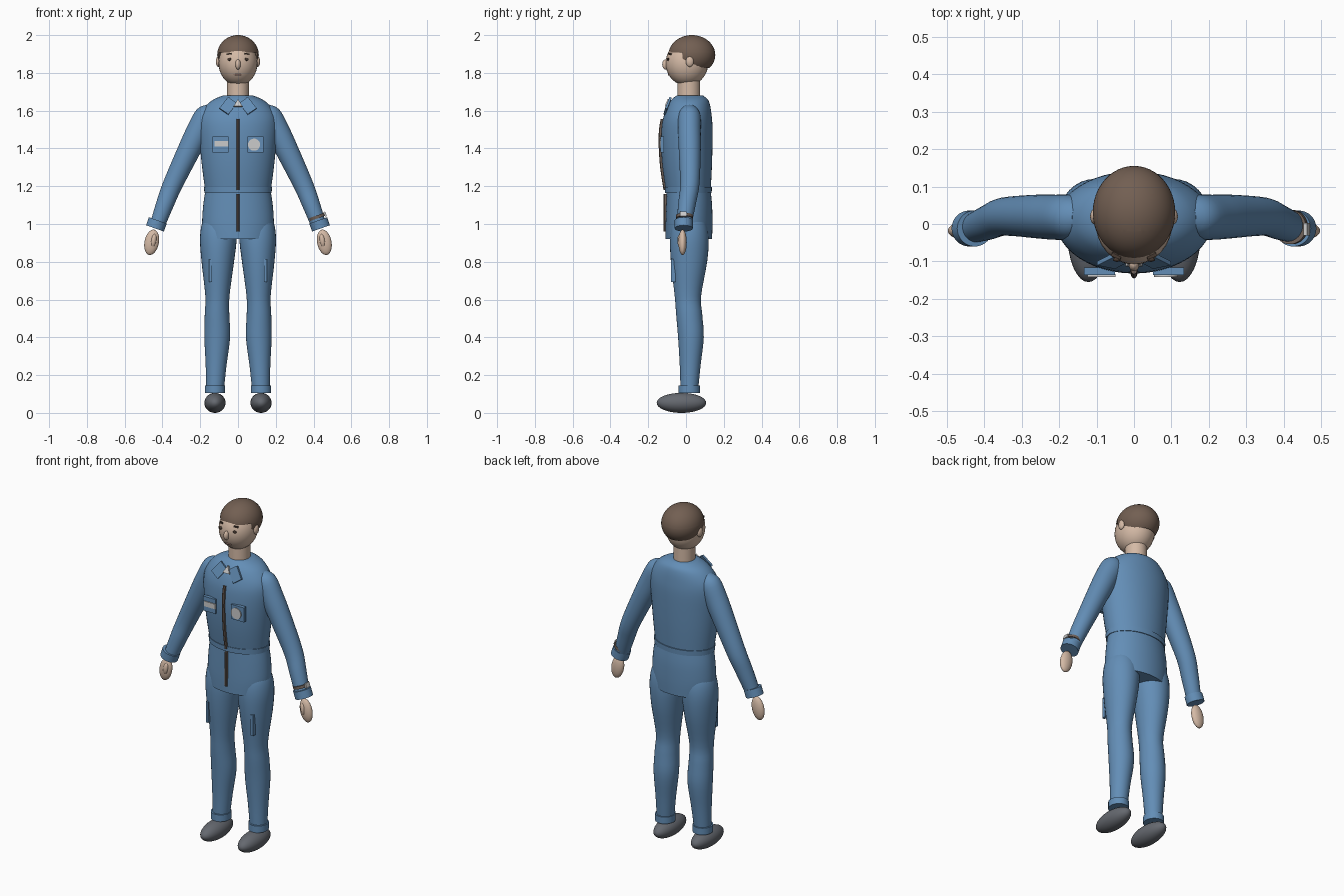
import bpy, bmesh, math
from mathutils import Vector, Euler

cube = bpy.data.objects.get("Cube")
if cube:
    bpy.data.objects.remove(cube, do_unlink=True)


def material(name, r, g, b):
    m = bpy.data.materials.new(name)
    m.use_nodes = True
    m.diffuse_color = (r, g, b, 1)
    m.node_tree.nodes["Principled BSDF"].inputs["Base Color"].default_value = (r, g, b, 1)
    return m


BLUE = material("work blue", 0.125, 0.27, 0.47)
SKIN = material("skin", 0.66, 0.49, 0.38)
HAIR = material("hair brown", 0.17, 0.115, 0.085)
DARK = material("dark brown", 0.06, 0.04, 0.03)
SHOE = material("shoe grey", 0.13, 0.14, 0.16)
ZIP = material("zipper brown", 0.16, 0.12, 0.1)
PALE = material("pale grey", 0.6, 0.6, 0.6)
LIP = material("lip", 0.5, 0.3, 0.25)


def finish(bm, name, mat, loc=(0, 0, 0), rot=(0, 0, 0), smooth=True):
    bmesh.ops.recalc_face_normals(bm, faces=bm.faces)
    me = bpy.data.meshes.new(name)
    bm.to_mesh(me)
    bm.free()
    me.materials.append(mat)
    ob = bpy.data.objects.new(name, me)
    ob.location, ob.rotation_euler = loc, rot
    bpy.context.collection.objects.link(ob)
    if smooth:
        bpy.ops.object.select_all(action='DESELECT')
        bpy.context.view_layer.objects.active = ob
        ob.select_set(True)
        bpy.ops.object.shade_smooth_by_angle(angle=math.radians(40))
    return ob


def ball(name, mat, loc, radii, rot=(0, 0, 0)):
    bm = bmesh.new()
    bmesh.ops.create_uvsphere(bm, u_segments=32, v_segments=18, radius=1)
    bmesh.ops.scale(bm, vec=radii, verts=bm.verts)
    return finish(bm, name, mat, loc, rot)


def box(name, mat, loc, size, rot=(0, 0, 0)):
    bm = bmesh.new()
    bmesh.ops.create_cube(bm, size=1)
    bmesh.ops.scale(bm, vec=size, verts=bm.verts)
    return finish(bm, name, mat, loc, rot, False)


def drum(name, mat, loc, radii, height, rot=(0, 0, 0), sides=32):
    bm = bmesh.new()
    bmesh.ops.create_cone(bm, cap_ends=True, segments=sides, radius1=1, radius2=1, depth=height)
    bmesh.ops.scale(bm, vec=(*radii, 1), verts=bm.verts)
    return finish(bm, name, mat, loc, rot)


def loft(name, mat, rings, tilt=False, sides=32, steps=4):
    """Skin elliptical rings (x, y, z, rx, ry), smoothed along their length."""
    rows = [Vector(r) for r in rings]
    pad = [rows[0]] + rows + [rows[-1]]
    path = []
    for a, b, c, d in zip(pad, pad[1:], pad[2:], pad[3:]):
        for i in range(steps):
            t = i / steps
            path.append(0.5 * (2 * b + (c - a) * t + (2 * a - 5 * b + 4 * c - d) * t * t
                               + (3 * b - a - 3 * c + d) * t ** 3))
    path.append(rows[-1])
    bm = bmesh.new()
    loops = []
    for i, p in enumerate(path):
        turn = 0
        if tilt:
            q = path[min(i + 1, len(path) - 1)] - path[max(i - 1, 0)]
            turn = math.atan2(-q[0], -q[2])
            turn = math.atan2(q[0], q[2]) if q[2] > 0 else turn
        ring = []
        for k in range(sides):
            a = math.tau * k / sides
            u = p[3] * math.cos(a)
            ring.append(bm.verts.new((p[0] + u * math.cos(turn), p[1] + p[4] * math.sin(a),
                                      p[2] - u * math.sin(turn))))
        loops.append(ring)
    for lo, hi in zip(loops, loops[1:]):
        for k in range(sides):
            j = (k + 1) % sides
            bm.faces.new((lo[k], lo[j], hi[j], hi[k]))
    bm.faces.new(loops[0])
    bm.faces.new(loops[-1])
    return finish(bm, name, mat)


def body(name, mat, rows):
    """Loft of centred rings given as (z, half width, front y, back y)."""
    return loft(name, mat, [(0, (f + b) / 2, z, w, (b - f) / 2) for z, w, f, b in rows], sides=48)


# Torso, hips and waistband
body("torso", BLUE, [(1.165, .172, -.105, .13), (1.3, .19, -.124, .137), (1.42, .202, -.132, .14),
                     (1.52, .208, -.128, .14), (1.58, .198, -.115, .135), (1.63, .165, -.095, .127),
                     (1.66, .128, -.075, .115), (1.68, .08, -.05, .09)])
body("hips", BLUE, [(.92, .183, -.108, .138), (1.0, .19, -.108, .14),
                    (1.1, .184, -.105, .138), (1.18, .172, -.102, .13)])
body("waistband", BLUE, [(1.165, .178, -.112, .136), (1.195, .18, -.113, .137)])

# Zipper halves
loft("upper_zipper", ZIP, [(0, y, z, .009, .012) for z, y in
                           ((1.18, -.107), (1.3, -.125), (1.42, -.133), (1.5, -.131), (1.555, -.122))], sides=8)
loft("lower_zipper", ZIP, [(0, -.106, z, .009, .012) for z in (.96, 1.16)], sides=8)

# Neck, shirt and head
drum("neck", SKIN, (0, .015, 1.71), (.058, .06), .13)
drum("shirt_front", PALE, (0, -.098, 1.633), (.026, .028), .02,
     (math.radians(66), 0, 0), 3)
HEAD, HR = Vector((0, .005, 1.852)), Vector((.103, .113, .12))
ball("head", SKIN, HEAD, HR)


def face_y(x, z):
    return HEAD.y - HR.y * math.sqrt(1 - (x / HR.x) ** 2 - ((z - HEAD.z) / HR.z) ** 2)


ball("nose", SKIN, (0, face_y(0, 1.845), 1.845), (.014, .018, .027))
ball("mouth", LIP, (0, face_y(0, 1.79), 1.79), (.022, .004, .004))

# Hair cap, cut short around the face
bm = bmesh.new()
bmesh.ops.create_uvsphere(bm, u_segments=48, v_segments=28, radius=1)
bmesh.ops.scale(bm, vec=(.11, .124, .105), verts=bm.verts)
bmesh.ops.translate(bm, vec=(0, .031, 1.895), verts=bm.verts)
for co, no in (((0, 0, 1.835), (0, .08, 1)), ((0, 0, 1.908), (0, 0, 1)), ((0, -.018, 0), (0, 1, 0))):
    bmesh.ops.bisect_plane(bm, geom=bm.verts[:] + bm.edges[:] + bm.faces[:], plane_co=co, plane_no=no)
away = []
for f in bm.faces:
    c = f.calc_center_median()
    if c.z + .08 * c.y < 1.835 or (c.y < -.018 and c.z < 1.908):
        away.append(f)
bmesh.ops.delete(bm, geom=away, context='FACES')
finish(bm, "hair", HAIR)

for s, side in ((1, "left"), (-1, "right")):
    # Face details
    ball(side + "_ear", SKIN, (s * .104, .02, 1.86), (.013, .021, .028))
    ball(side + "_eye", DARK, (s * .045, face_y(.045, 1.872), 1.872), (.011, .006, .008))
    box(side + "_eyebrow", DARK, (s * .047, face_y(.047, 1.9), 1.9), (.026, .012, .008),
        (0, s * .15, -s * -.4))
    # Collar flap
    box(side + "_collar", BLUE, (s * .052, -.098, 1.625), (.058, .012, .078),
        Euler((-.42, s * -.6, s * .2), 'XYZ'))
    # Chest and thigh pockets
    box(side + "_chest_pocket", BLUE, (s * .0925, -.126, 1.422), (.083, .02, .085))
    box(side + "_thigh_pocket", BLUE, (s * .146, -.068, .755), (.016, .024, .122))
    # Arm, sleeve cuff and hand
    loft(side + "_arm", BLUE, [(s * x, y, z, rx, ry) for x, y, z, rx, ry in
                               ((.14, .018, 1.615, .03, .035), (.165, .018, 1.575, .062, .058),
                                (.21, .018, 1.49, .064, .06), (.262, .02, 1.385, .06, .058),
                                (.345, .02, 1.21, .052, .051), (.385, .006, 1.11, .047, .047),
                                (.425, -.01, 1.0, .04, .04))], tilt=True)
    drum(side + "_sleeve_cuff", BLUE, (s * .432, -.012, .998), (.05, .048), .045, (0, -s * .34, 0))
    ball(side + "_hand", SKIN, (s * .457, -.018, .903), (.038, .022, .068), (0, -s * .2, 0))
    ball(side + "_thumb", SKIN, (s * .447, -.03, .912), (.015, .016, .036), (0, -s * .15, 0))
    # Leg, trouser cuff and shoe
    loft(side + "_leg", BLUE, [(s * x, y, z, rx, ry) for x, y, z, rx, ry in
                               ((.1, .018, 1.06, .04, .05), (.102, .018, 1.02, .082, .085),
                                (.104, .018, .93, .097, .102), (.107, .016, .8, .086, .096),
                                (.109, .01, .62, .064, .07), (.111, .017, .52, .065, .069),
                                (.11, .026, .4, .068, .068), (.116, .022, .25, .055, .055),
                                (.122, .017, .11, .046, .046))])
    drum(side + "_trouser_cuff", BLUE, (s * .122, .017, .125), (.054, .057), .04)
    ball(side + "_shoe", SHOE, (s * .122, -.024, .053), (.056, .131, .053))

# Name plate, badge and wristwatch
box("name_plate", PALE, (-.087, -.137, 1.424), (.074, .008, .03))
drum("round_badge", PALE, (.085, -.137, 1.42), (.032, .032), .008, (math.pi / 2, 0, 0))
drum("watch_band", ZIP, (.418, -.008, 1.037), (.046, .046), .016, (0, -.34, 0))
box("watch_face", PALE, (.461, -.014, 1.052), (.01, .034, .026), (0, -.34, 0))
